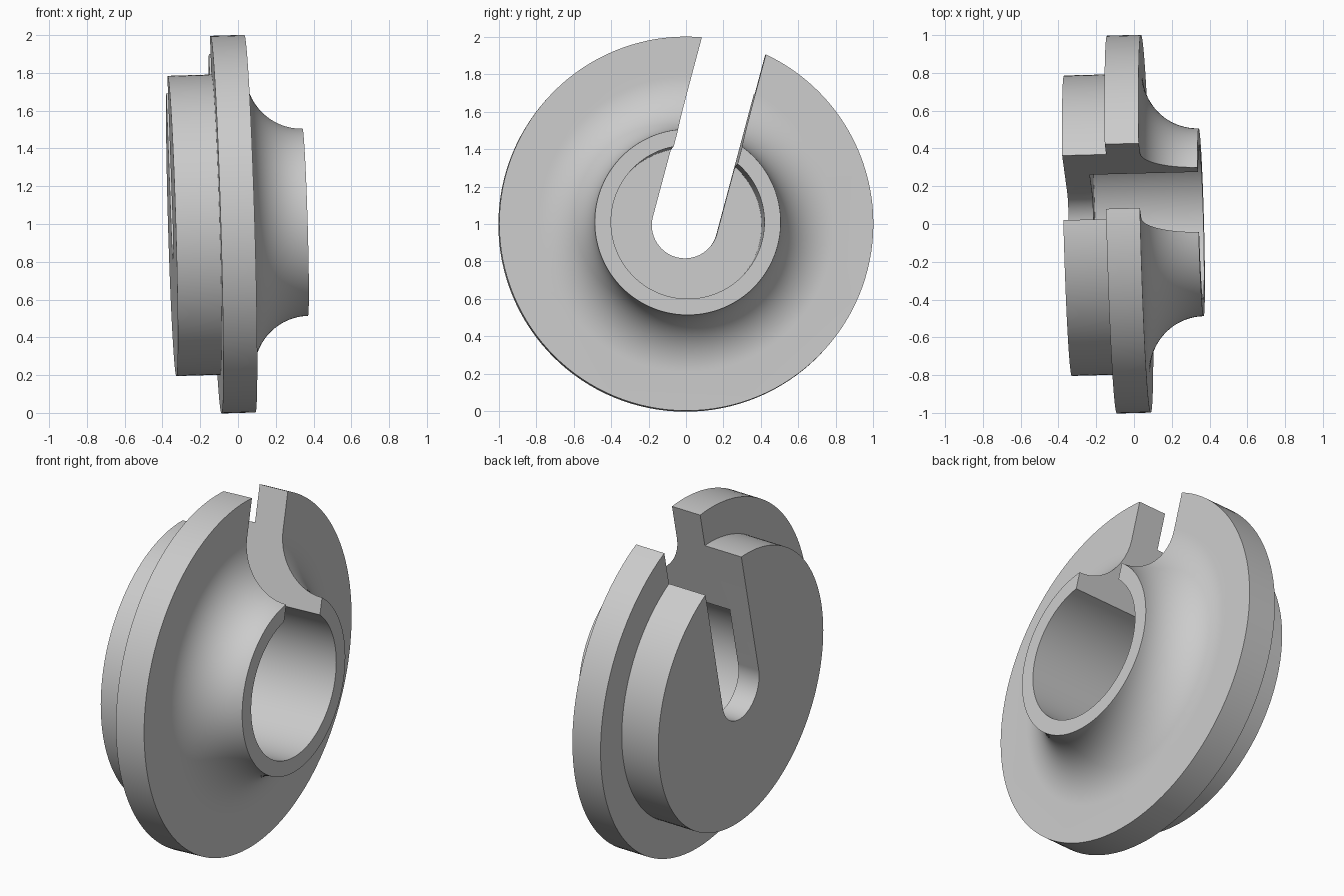
import bpy, bmesh, math
from mathutils import Vector, Matrix

old = bpy.data.objects.get("Cube")
if old:
    bpy.data.objects.remove(old, do_unlink=True)

SEGMENTS = 128
BACK, FLOOR, FLANGE_BACK, FLANGE_FRONT, HUB_END = -0.35, -0.218, -0.117, 0.063, 0.356
BACK_R, FLANGE_R, HUB_R, BORE_R, SLOT_R = 0.795, 1.0, 0.497, 0.41, 0.177

grey = bpy.data.materials.new("plain grey")
grey.use_nodes = True
grey.diffuse_color = (0.6, 0.6, 0.6, 1)
grey.node_tree.nodes["Principled BSDF"].inputs["Base Color"].default_value = (0.6, 0.6, 0.6, 1)


def add_object(name, bm):
    bmesh.ops.recalc_face_normals(bm, faces=bm.faces)
    mesh = bpy.data.meshes.new(name)
    bm.to_mesh(mesh)
    bm.free()
    mesh.materials.append(grey)
    obj = bpy.data.objects.new(name, mesh)
    bpy.context.collection.objects.link(obj)
    return obj


# Turned body: back disc, flange, concave fillet, hub and blind bore
fillet_r = HUB_END - FLANGE_FRONT
profile = [(BACK, 0), (BACK, BACK_R), (FLANGE_BACK, BACK_R),
           (FLANGE_BACK, FLANGE_R), (FLANGE_FRONT, FLANGE_R)]
for i in range(25):
    t = math.radians(90) * i / 24
    profile.append((HUB_END - fillet_r * math.cos(t), HUB_R + fillet_r * (1 - math.sin(t))))
profile += [(HUB_END, BORE_R), (FLOOR, BORE_R), (FLOOR, 0)]

bm = bmesh.new()
verts = [bm.verts.new((a, 0, r)) for a, r in profile]
edges = [bm.edges.new(pair) for pair in zip(verts, verts[1:])]
bmesh.ops.spin(bm, geom=verts + edges, cent=(0, 0, 0), axis=(1, 0, 0),
               angle=math.tau, steps=SEGMENTS, use_merge=True)
bmesh.ops.remove_doubles(bm, verts=bm.verts, dist=1e-5)
bmesh.ops.dissolve_limit(bm, angle_limit=0.001, verts=bm.verts, edges=bm.edges)
body = add_object("slotted_flanged_hub", bm)

# Round-bottomed slot running from the centre out through the rim
bm = bmesh.new()
outline = [(SLOT_R * math.cos(t), SLOT_R * math.sin(t))
           for t in (math.pi + math.pi * i / 48 for i in range(49))]
outline += [(SLOT_R, 1.5), (-SLOT_R, 1.5)]
face = bm.faces.new([bm.verts.new((-1, y, z)) for y, z in outline])
new = bmesh.ops.extrude_face_region(bm, geom=[face])["geom"]
bmesh.ops.translate(bm, vec=(2, 0, 0), verts=[v for v in new if isinstance(v, bmesh.types.BMVert)])
bmesh.ops.rotate(bm, matrix=Matrix.Rotation(math.radians(-15), 3, "X"), verts=bm.verts)
cutter = add_object("slot_cutter", bm)
cutter.hide_render = True

cut = body.modifiers.new("slot", "BOOLEAN")
cut.operation = "DIFFERENCE"
cut.solver = "EXACT"
cut.object = cutter
bpy.context.view_layer.objects.active = body
body.select_set(True)
cutter.select_set(False)
bpy.ops.object.modifier_apply(modifier=cut.name)
bpy.data.objects.remove(cutter, do_unlink=True)
bpy.ops.object.shade_smooth_by_angle(angle=math.radians(30))

# Slight lean of the turning axis
lean = Vector((1, 0, 0)).rotation_difference(Vector((1, 0.026, 0.0295)))
body.rotation_mode = "QUATERNION"
body.rotation_quaternion = lean
body.location = (0, 0, 1)
